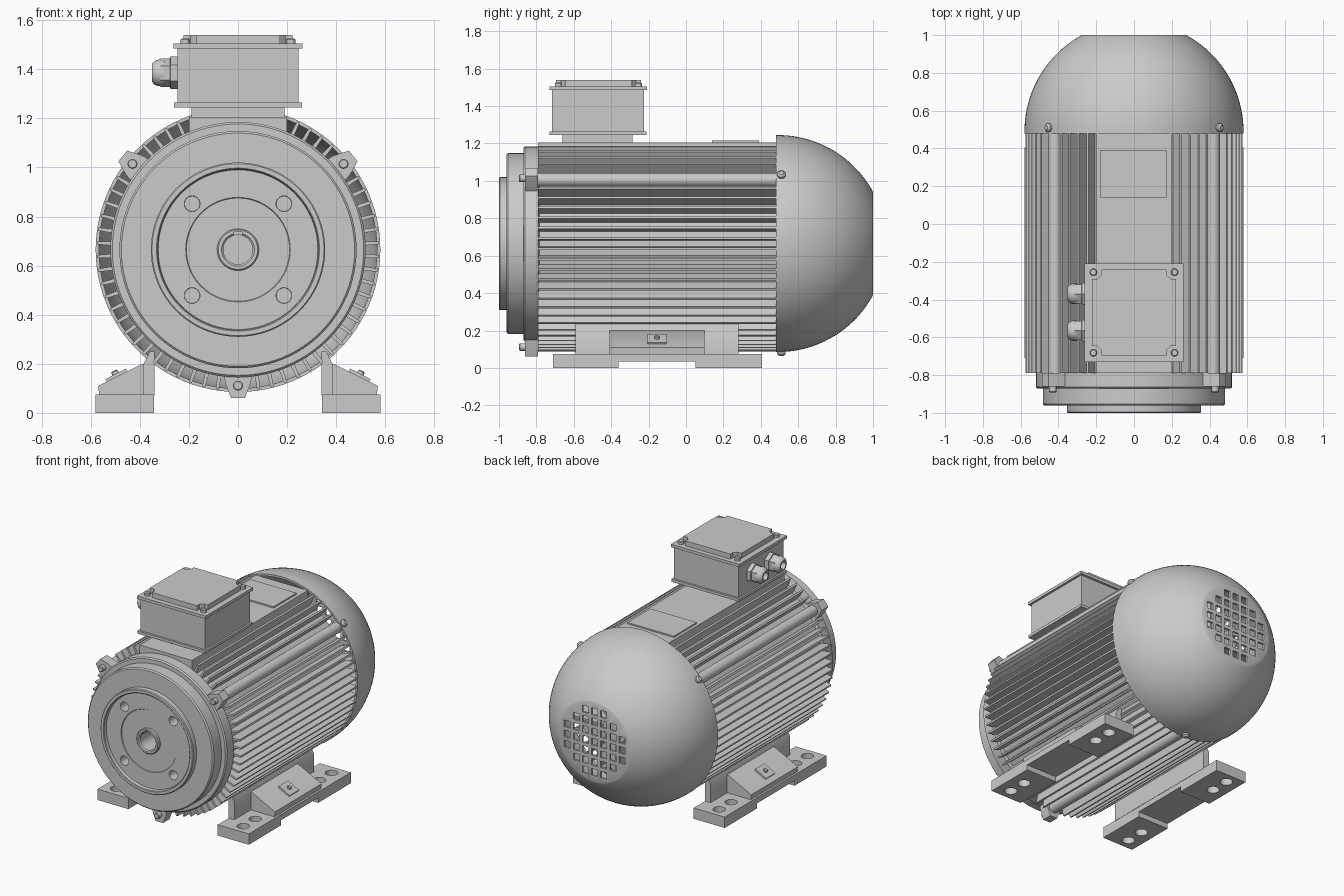
import bpy, bmesh
from math import sin, cos, pi, radians, sqrt, degrees, atan2
from mathutils import Matrix, Vector

if "Cube" in bpy.data.objects:
    bpy.data.objects.remove(bpy.data.objects["Cube"])

CZ = 0.665                                   # height of the motor axis
AXIS = Matrix.Translation((0, 0, CZ)) @ Matrix.Rotation(-pi / 2, 4, 'X')


def finish(name, bm):
    bmesh.ops.remove_doubles(bm, verts=bm.verts, dist=1e-5)
    bmesh.ops.recalc_face_normals(bm, faces=bm.faces)
    me = bpy.data.meshes.new(name)
    bm.to_mesh(me)
    bm.free()
    ob = bpy.data.objects.new(name, me)
    bpy.context.collection.objects.link(ob)
    return ob


def lathe(name, prof, mats, segs=64):
    """Spin (radius, height) points, starting and ending on the axis."""
    bm = bmesh.new()
    for m in mats:
        rings = []
        for r, h in prof:
            if r == 0:
                rings.append([bm.verts.new(m @ Vector((0, 0, h)))] * segs)
            else:
                rings.append([bm.verts.new(m @ Vector((r * cos(2 * pi * i / segs), r * sin(2 * pi * i / segs), h)))
                              for i in range(segs)])
        for a, b in zip(rings, rings[1:]):
            for i in range(segs):
                j = (i + 1) % segs
                quad = list(dict.fromkeys((a[i], a[j], b[j], b[i])))
                if len(quad) > 2:
                    bm.faces.new(quad)
    return finish(name, bm)


def rods(name, ends, r, segs=24, bevel=0.004):
    """Cylinders between pairs of points, with a small chamfer."""
    mats = []
    for p, q in ends:
        d = Vector(q) - Vector(p)
        mats.append(Matrix.Translation(p) @ d.to_track_quat('Z', 'Y').to_matrix().to_4x4())
    n = d.length
    return lathe(name, [(0, 0), (r, 0), (r, n - bevel), (r - bevel, n), (0, n)], mats, segs)


def prism(name, polys, a, b, axis='y'):
    place = {'x': lambda u, v, t: (t, u, v), 'y': lambda u, v, t: (u, t, v), 'z': lambda u, v, t: (u, v, t)}[axis]
    bm = bmesh.new()
    for poly in polys:
        lo = [bm.verts.new(place(u, v, a)) for u, v in poly]
        hi = [bm.verts.new(place(u, v, b)) for u, v in poly]
        bm.faces.new(lo)
        bm.faces.new(hi)
        for i in range(len(poly)):
            j = (i + 1) % len(poly)
            bm.faces.new((lo[i], lo[j], hi[j], hi[i]))
    return finish(name, bm)


def rect(x0, x1, y0, y1):
    return [(x0, y0), (x1, y0), (x1, y1), (x0, y1)]


def box(name, x0, x1, y0, y1, z0, z1):
    return prism(name, [rect(x0, x1, y0, y1)], z0, z1, 'z')


def radial(pts, a):
    """Turn (tangent, radius) points to angle a, measured from straight up."""
    return [(r * sin(a) + t * cos(a), CZ + r * cos(a) - t * sin(a)) for t, r in pts]


def cut(ob, cutter):
    m = ob.modifiers.new('cut', 'BOOLEAN')
    m.operation, m.solver, m.object = 'DIFFERENCE', 'EXACT', cutter
    bpy.context.view_layer.objects.active = ob
    bpy.ops.object.modifier_apply(modifier=m.name)
    bpy.data.objects.remove(cutter)


# finned stator housing
lathe('housing_core', [(0, -0.79), (0.5, -0.79), (0.5, 0.48), (0, 0.48)], [AXIS], 96)
bolts = [radians(d) for d in (-50.9, 50.9, 180)]
fins = []
for i in range(64):
    a = 2 * pi * (i + 0.5) / 64
    clear = min(abs((a - b + pi) % (2 * pi) - pi) for b in bolts)
    top = abs((a + pi) % (2 * pi) - pi)
    if clear > radians(4.5) and top > radians(21):
        fins.append(radial([(-0.01, 0.48), (0.01, 0.48), (0.006, 0.575), (-0.006, 0.575)], a))
prism('cooling_fins', fins, -0.79, 0.48)
prism('top_pad', [rect(-0.2, 0.2, 1.1, 1.205)], -0.79, 0.48)
box('rating_plate', -0.18, 0.175, 0.14, 0.39, 1.2, 1.215)

# front end shield with spigot ring and hollow shaft
shield = lathe('front_end_shield', [
    (0, -0.82), (0.06, -0.82), (0.06, -0.985), (0.067, -0.992), (0.08, -0.992), (0.085, -0.987),
    (0.085, -0.97), (0.21, -0.97), (0.213, -0.975), (0.325, -0.975), (0.328, -0.996), (0.332, -1.0),
    (0.35, -1.0), (0.355, -0.995), (0.355, -0.96), (0.475, -0.96), (0.483, -0.952), (0.483, -0.87),
    (0.512, -0.87), (0.52, -0.862), (0.52, -0.79), (0.49, -0.78), (0, -0.78)], [AXIS], 96)
cut(shield, rods('hole_cutter', [((x, -1.1, CZ + z), (x, -0.9, CZ + z))
                                 for x in (-0.187, 0.187) for z in (-0.187, 0.187)], 0.032, 24, 0.001))
cut(shield, box('keyway_cutter', -0.016, 0.016, -1.1, -0.83, CZ + 0.03, CZ + 0.074))

# through bolts: lugs, heads, long tubes and cover screws
ear = [(-0.062, 0.49), (0.062, 0.49), (0.05, 0.55), (0.028, 0.605), (-0.028, 0.605), (-0.05, 0.55)]
prism('bolt_lugs', [radial(ear, a) for a in bolts], -0.86, -0.79)


def at(r, a, y):
    return (r * sin(a), y, CZ + r * cos(a))


rods('bolt_heads', [(at(0.554, a, -0.84), at(0.554, a, -0.892)) for a in bolts], 0.02)
rods('bolt_tubes', [(at(0.54, a, -0.8), at(0.54, a, 0.49)) for a in bolts], 0.036)
rods('cover_screws', [(at(0.56, a, 0.51), at(0.6, a, 0.51)) for a in bolts], 0.023, 24, 0.01)

# domed fan cover with square grille
ys = [0.48 + 0.52 * sin(pi / 2 * i / 24) for i in range(25)]
outer = [(sqrt(0.58 ** 2 - (y - 0.49) ** 2), y) for y in ys]
inner = [(r - 0.014, y - 0.014 * (y - 0.48) / 0.52) for r, y in outer]
cover = lathe('fan_cover', [(0, 1.0)] + outer[::-1] + inner + [(0, 0.986)], [AXIS], 96)
P, H = 0.07, 0.023
holes = [rect(i * P - H, i * P + H, CZ + j * P - H, CZ + j * P + H)
         for i in range(-3, 4) for j in range(-3, 4) if i * i + j * j < 12]
cut(cover, prism('grille_cutter', holes, 0.95, 1.05))

# cooling fan behind the grille
lathe('fan_hub', [(0, 0.47), (0.09, 0.47), (0.09, 0.78), (0, 0.78)], [AXIS], 32)
prism('fan_blades', [radial([(-0.007, 0.07), (0.007, 0.07), (0.007, 0.36), (-0.007, 0.36)], 2 * pi * k / 8)
                     for k in range(8)], 0.6, 0.76)

# feet, modelled on the right and mirrored
sole = prism('foot_sole', [[(-0.71, 0), (-0.36, 0), (-0.36, 0.035), (0.05, 0.035), (0.05, 0), (0.405, 0),
                            (0.405, 0.075), (-0.71, 0.075)]], 0.342, 0.58, 'x')
cut(sole, rods('foot_hole_cutter', [((0.485, y, -0.1), (0.485, y, 0.2))
                                    for y in (-0.635, -0.505, 0.2, 0.33)], 0.04, 32, 0.001))
web = prism('foot_web', [[(0.34, 0.07), (0.385, 0.07), (0.385, 0.2), (0.36, 0.25), (0.34, 0.25)]], -0.59, 0.28)
wedge = prism('foot_gusset', [[(0.35, 0.07), (0.565, 0.07), (0.57, 0.11), (0.39, 0.2), (0.35, 0.2)]], -0.41, 0.1)
tab = prism('foot_ground_tab', [[(0.45, 0.16), (0.53, 0.12), (0.54, 0.137), (0.457, 0.181)]], -0.205, -0.105)
screw = rods('foot_ground_screw', [((0.49, -0.155, 0.14), (0.505, -0.155, 0.172))], 0.014)
for ob in (sole, web, wedge, tab, screw):
    ob.modifiers.new('mirror', 'MIRROR')

# terminal box
box('terminal_neck', -0.19, 0.19, -0.66, -0.285, 1.15, 1.25)
box('terminal_base_flange', -0.26, 0.26, -0.73, -0.21, 1.245, 1.264)
box('terminal_box', -0.247, 0.247, -0.716, -0.224, 1.26, 1.49)
box('terminal_lid', -0.262, 0.262, -0.73, -0.208, 1.485, 1.505)
w, d, n = 0.222, 0.228, 0.05
corner = [(w, d - n), (w - 0.55 * n, d - n), (w - n, d - 0.55 * n), (w - n, d)]
panel = []
for sx, sy in ((1, 1), (-1, 1), (-1, -1), (1, -1)):
    panel += [(sx * x, -0.468 + sy * y) for x, y in (corner if sx == sy else corner[::-1])]
prism('lid_panel', [panel], 1.5, 1.54, 'z')
rods('lid_screws', [((x, y, 1.5), (x, y, 1.525)) for x in (-0.215, 0.215) for y in (-0.255, -0.682)], 0.019)

# cable glands on the left of the box
glands = [Matrix.Translation((-0.24, y, 1.385)) @ Matrix.Rotation(-pi / 2, 4, 'Y') for y in (-0.37, -0.565)]
lathe('gland_nuts', [(0, 0), (0.066, 0), (0.066, 0.035), (0.058, 0.037), (0.058, 0.075), (0, 0.075)], glands, 6)
lathe('gland_caps', [(0, 0.06), (0.054, 0.06), (0.054, 0.085), (0.048, 0.1), (0.036, 0.111), (0.026, 0.111),
                     (0.026, 0.08), (0, 0.08)], glands, 32)

# smooth shading with sharp edges kept
for ob in bpy.context.scene.objects:
    ob.select_set(True)
    bpy.context.view_layer.objects.active = ob
bpy.ops.object.shade_smooth_by_angle(angle=radians(32))
